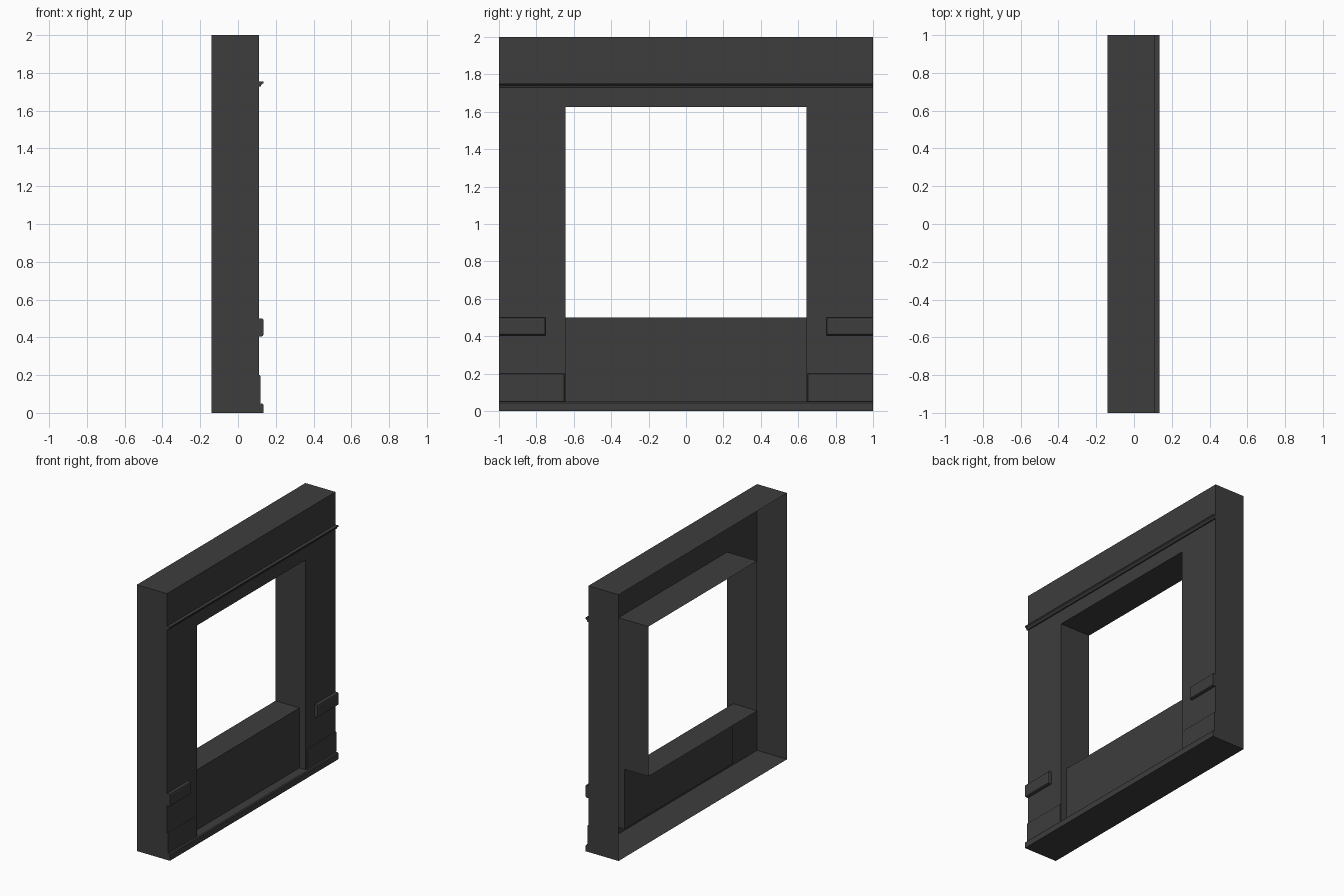
import bpy
import bmesh
from mathutils import Vector

cube = bpy.data.objects.get("Cube")
if cube:
    bpy.data.objects.remove(cube, do_unlink=True)

mat = bpy.data.materials.new("charcoal_grey")
mat.use_nodes = True
colour = (0.047, 0.047, 0.047, 1)
mat.diffuse_color = colour
mat.node_tree.nodes["Principled BSDF"].inputs["Base Color"].default_value = colour

# Main dimensions
BACK, FACE, TRIM, PANEL = -0.14, 0.11, 0.135, 0.06
SIDE, JAMB = 1.0, 0.645
TOP, HEAD, SILL, BASE = 2.0, 1.625, 0.5, 0.05


def finish(name, bm):
    mesh = bpy.data.meshes.new(name)
    bm.to_mesh(mesh)
    bm.free()
    mesh.materials.append(mat)
    obj = bpy.data.objects.new(name, mesh)
    bpy.context.collection.objects.link(obj)
    return obj


def sheet(name, points, outward):
    """One flat face turned towards the outward direction."""
    bm = bmesh.new()
    face = bm.faces.new([bm.verts.new(p) for p in points])
    face.normal_update()
    if face.normal.dot(Vector(outward)) < 0:
        face.normal_flip()
    return finish(name, bm)


def level(name, z, x0, x1, half, up):
    corners = [(x0, -half, z), (x1, -half, z), (x1, half, z), (x0, half, z)]
    return sheet(name, corners, (0, 0, up))


def strip(name, profile, y0, y1):
    """Solid moulding: an x, z profile swept along y."""
    bm = bmesh.new()
    face = bm.faces.new([bm.verts.new((x, y0, z)) for x, z in profile])
    swept = bmesh.ops.extrude_face_region(bm, geom=[face])
    verts = [v for v in swept["geom"] if isinstance(v, bmesh.types.BMVert)]
    bmesh.ops.translate(bm, verts=verts, vec=(0, y1 - y0, 0))
    bmesh.ops.recalc_face_normals(bm, faces=bm.faces)
    return finish(name, bm)


def raised_block(name, x1, y0, y1, z0, z1, chamfer):
    """Block on the face, chamfered on its front edges but flush at the wall end."""
    bm = bmesh.new()
    bmesh.ops.create_cube(bm, size=1)
    for v in bm.verts:
        v.co.x = x1 if v.co.x > 0 else FACE
        v.co.y = y1 if v.co.y > 0 else y0
        v.co.z = z1 if v.co.z > 0 else z0
    edges = [e for e in bm.edges
             if all(abs(v.co.x - x1) < 1e-5 for v in e.verts)
             and not all(abs(v.co.y) > SIDE - 1e-4 for v in e.verts)]
    bmesh.ops.bevel(bm, geom=edges, offset=chamfer, segments=2,
                    profile=0.5, affect='EDGES')
    return finish(name, bm)


# Front skin, wrapping over the opening
skin = [(-SIDE, 0), (-JAMB, 0), (-JAMB, HEAD), (JAMB, HEAD),
        (JAMB, 0), (SIDE, 0), (SIDE, TOP), (-SIDE, TOP)]
sheet("front_skin", [(FACE, y, z) for y, z in skin], (1, 0, 0))

# Open-backed outer shell
level("top_wall", TOP, BACK, FACE, SIDE, 1)
level("floor", 0, BACK, FACE, SIDE, -1)

# Lining of the opening and the recessed panel under it
level("opening_head", HEAD, BACK, FACE, JAMB, -1)
level("opening_sill", SILL, BACK, PANEL, JAMB, 1)
level("recess_ledge", BASE, PANEL, FACE, JAMB, 1)
sheet("recessed_panel", [(PANEL, -JAMB, BASE), (PANEL, JAMB, BASE),
                         (PANEL, JAMB, SILL), (PANEL, -JAMB, SILL)], (1, 0, 0))

reveal = [(FACE, BASE), (FACE, HEAD), (BACK, HEAD),
          (BACK, SILL), (PANEL, SILL), (PANEL, BASE)]
end = [(BACK, 0), (FACE, 0), (FACE, TOP), (BACK, TOP)]

# Parts mirrored about the middle
for side, s in (("near", -1), ("far", 1)):
    sheet(side + "_end_wall", [(x, s * SIDE, z) for x, z in end], (0, s, 0))
    sheet(side + "_jamb", [(x, s * JAMB, z) for x, z in reveal], (0, -s, 0))
    lo, hi = sorted((s * 0.75, s * SIDE))
    raised_block(side + "_rail_block", TRIM, lo, hi, 0.405, 0.5, 0.01)
    lo, hi = sorted((s * 0.65, s * SIDE))
    raised_block(side + "_skirting", 0.118, lo, hi, BASE, 0.2, 0.004)

# Full-length mouldings
strip("base_plinth", [(FACE, 0), (TRIM, 0), (TRIM, 0.043),
                      (0.128, BASE), (FACE, BASE)], -SIDE, SIDE)
strip("cornice_moulding", [(FACE, 1.728), (0.12, 1.728), (0.124, 1.737),
                           (TRIM, 1.746), (TRIM, 1.755), (FACE, 1.755)],
      -SIDE, SIDE)
